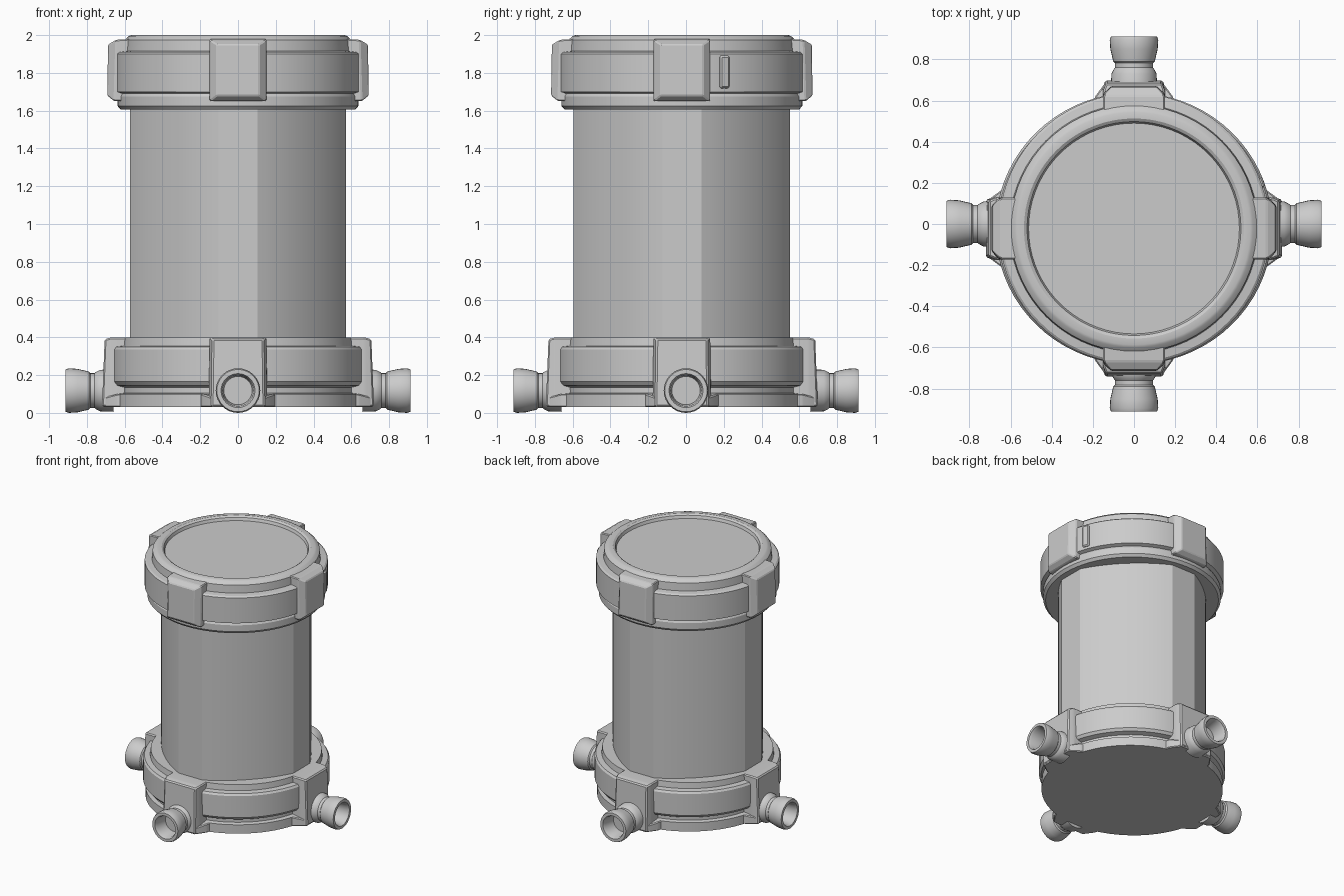
import bpy, bmesh, math
from mathutils import Matrix

if "Cube" in bpy.data.objects:
    bpy.data.objects.remove(bpy.data.objects["Cube"])

CY = -0.022  # the drum sits slightly forward of the origin


def finish(name, bm, angle=30):
    bmesh.ops.remove_doubles(bm, verts=bm.verts, dist=1e-5)
    bmesh.ops.recalc_face_normals(bm, faces=bm.faces)
    me = bpy.data.meshes.new(name)
    bm.to_mesh(me)
    bm.free()
    ob = bpy.data.objects.new(name, me)
    bpy.context.collection.objects.link(ob)
    bpy.ops.object.select_all(action='DESELECT')
    ob.select_set(True)
    bpy.context.view_layer.objects.active = ob
    bpy.ops.object.shade_smooth_by_angle(angle=math.radians(angle))
    return ob


def lathe(name, profile, section, matrix, angle=25):
    """Sweep (radius, height) points round a section of (angle, scale); zero radius closes."""
    bm = bmesh.new()
    rings = [[bm.verts.new((r * s * math.cos(a), r * s * math.sin(a), z)) for a, s in section]
             if r > 0 else [bm.verts.new((0, 0, z))] for r, z in profile]
    n = len(section)
    for a, b in zip(rings, rings[1:]):
        for i in range(n):
            j = (i + 1) % n
            if len(a) == 1:
                bm.faces.new((a[0], b[i], b[j]))
            elif len(b) == 1:
                bm.faces.new((a[i], a[j], b[0]))
            else:
                bm.faces.new((a[i], a[j], b[j], b[i]))
    bm.transform(matrix)
    return finish(name, bm, angle)


def block(name, layers, matrix, bevel):
    """Loft rectangles outward along -y: (r_low, r_high, half_low, half_high, z_low, z_high)."""
    bm = bmesh.new()
    rings = []
    for rl, rh, wl, wh, zl, zh in layers:
        rings.append([bm.verts.new(p) for p in
                      ((-wl, -rl, zl), (wl, -rl, zl), (wh, -rh, zh), (-wh, -rh, zh))])
    for a, b in zip(rings, rings[1:]):
        for i in range(4):
            j = (i + 1) % 4
            bm.faces.new((a[i], a[j], b[j], b[i]))
    bm.faces.new(rings[0])
    bm.faces.new(rings[-1])
    bmesh.ops.bevel(bm, geom=list(bm.edges), offset=bevel, segments=1, affect='EDGES')
    bm.transform(matrix)
    return finish(name, bm, 12)


def circle(n):
    return [(2 * math.pi * i / n, 1) for i in range(n)]


drum = Matrix.Translation((0, CY, 0))

# Drum body: flat panel on each axis, flattened arcs across the diagonals
flat = math.radians(10.2)
body_section = []
for q in range(4):
    for i in range(15):
        u = i / 7 - 1
        body_section.append((q * math.pi / 2 + math.pi / 4 + u * (math.pi / 4 - flat),
                             0.529 + 0.053 * u * u))
lathe("drum_body", [(0, 0.3), (1, 0.3), (1, 1.7), (0, 1.7)], body_section, drum, 12)

# Top cap with stepped rim and shallow recess
lathe("top_cap", [(0, 1.605), (0.620, 1.605), (0.638, 1.625), (0.638, 1.675), (0.630, 1.69),
                  (0.657, 1.70), (0.657, 1.90), (0.645, 1.91), (0.605, 1.915), (0.600, 1.975),
                  (0.578, 1.995), (0.565, 2.0), (0.535, 2.0), (0.52, 1.99), (0.512, 1.968),
                  (0, 1.968)], circle(72), drum)

# Base with foot flange, groove and broad band, a touch wider in x
lathe("base_ring", [(0, 0.03), (0.642, 0.03), (0.642, 0.10), (0.61, 0.105), (0.61, 0.135),
                    (0.645, 0.145), (0.66, 0.165), (0.66, 0.335), (0.65, 0.35), (0.61, 0.355),
                    (0.605, 0.40), (0, 0.40)], circle(72), drum @ Matrix.Diagonal((1.02, 1, 1, 1)))

# Clamps, brackets and nozzles repeated on four sides
clamp_layers = [(0.57, 0.57, 0.15, 0.15, 1.65, 1.98),
                (0.655, 0.645, 0.15, 0.15, 1.65, 1.975),
                (0.692, 0.688, 0.112, 0.112, 1.68, 1.95)]
bracket_layers = [(0.55, 0.55, 0.155, 0.15, 0.03, 0.40),
                  (0.67, 0.67, 0.155, 0.15, 0.03, 0.40),
                  (0.72, 0.706, 0.14, 0.135, 0.035, 0.39)]
wing_layers = [(0.55, 0.55, 0.21, 0.21, 0.03, 0.10),
               (0.64, 0.64, 0.19, 0.19, 0.03, 0.10),
               (0.715, 0.715, 0.135, 0.135, 0.03, 0.08)]
nozzle_profile = [(0, 0.66), (0.112, 0.66), (0.110, 0.73), (0.10, 0.75), (0.092, 0.76),
                  (0.092, 0.782), (0.101, 0.79), (0.115, 0.85), (0.118, 0.895), (0.112, 0.912),
                  (0.09, 0.912), (0.082, 0.895), (0.075, 0.80), (0, 0.80)]
for k, side in enumerate(("front", "right", "back", "left")):
    turn = Matrix.Rotation(k * math.pi / 2, 4, 'Z')
    block(side + "_clamp", clamp_layers, drum @ turn, 0.006)
    block(side + "_bracket", bracket_layers, drum @ turn, 0.008)
    block(side + "_foot_wing", wing_layers, drum @ turn, 0.006)
    outward = turn @ Matrix.Translation((0, 0, 0.118)) @ Matrix.Rotation(math.pi / 2, 4, 'X')
    lathe(side + "_nozzle", nozzle_profile, circle(32), outward, 30)

# Small latch on the right of the cap band
latch = Matrix.Rotation(math.radians(110), 4, 'Z')
block("cap_latch", [(0.62, 0.62, 0.03, 0.03, 1.715, 1.895),
                    (0.67, 0.67, 0.026, 0.026, 1.72, 1.89)], drum @ latch, 0.008)
